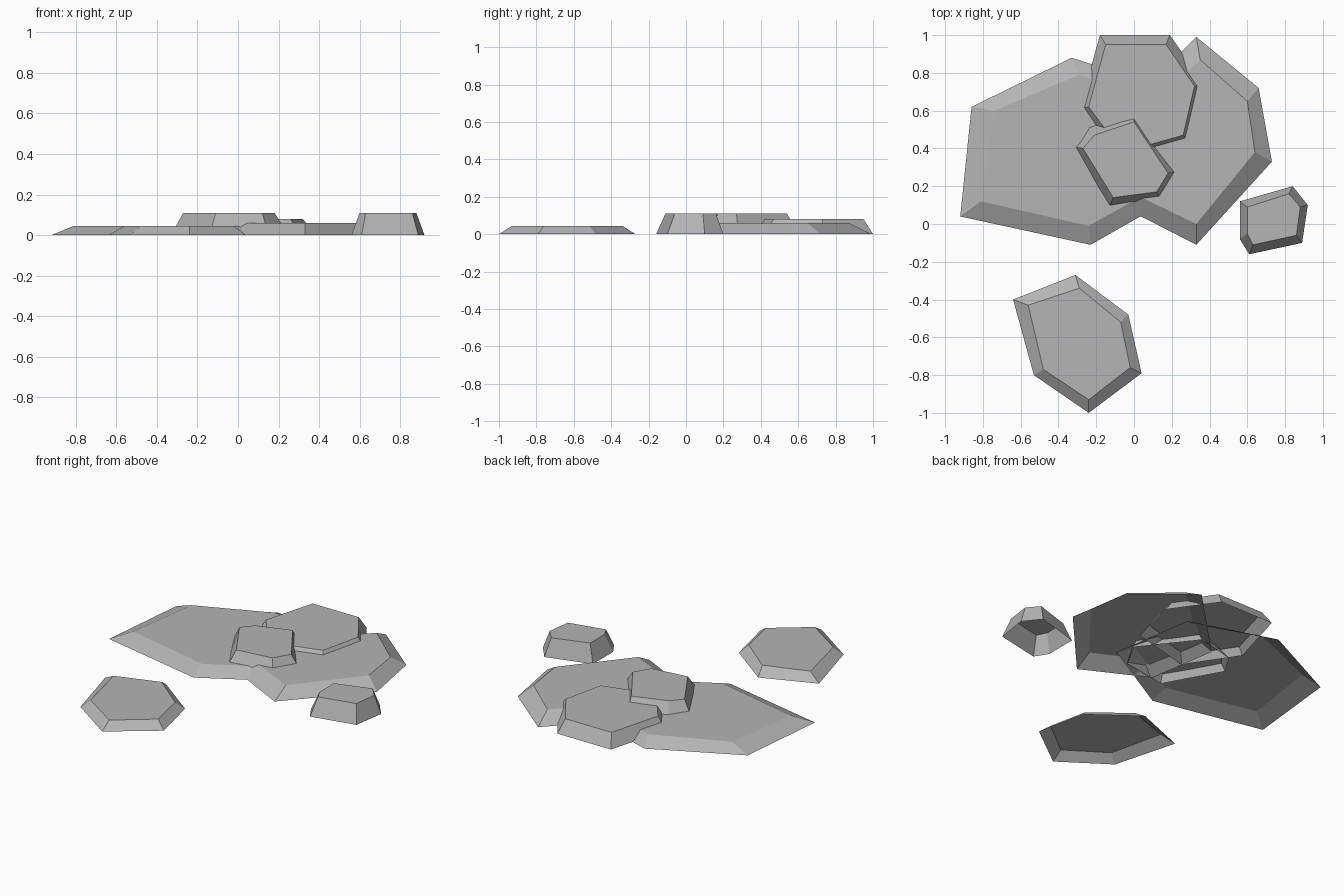
import bpy
import bmesh

default_cube = bpy.data.objects.get("Cube")
if default_cube:
    bpy.data.objects.remove(default_cube, do_unlink=True)

# Single stone colour
stone_grey = bpy.data.materials.new("stone_grey")
stone_grey.use_nodes = True
colour = (0.46, 0.46, 0.46, 1)
stone_grey.diffuse_color = colour
for node in stone_grey.node_tree.nodes:
    if node.type == 'BSDF_PRINCIPLED':
        node.inputs["Base Color"].default_value = colour


def make_stone(name, height, foot, crown):
    """Flat-topped stone: sloping sides from the foot outline up to the
    crown outline, closed by a flat top and open underneath."""
    bm = bmesh.new()
    lower = [bm.verts.new((x, y, 0)) for x, y in foot]
    upper = [bm.verts.new((x, y, height)) for x, y in crown]
    bm.faces.new(upper)
    for i in range(len(foot)):
        j = (i + 1) % len(foot)
        bm.faces.new((lower[i], lower[j], upper[j], upper[i]))

    # Outlines run clockwise, so turn the faces outward when needed
    bm.normal_update()
    bm.faces.ensure_lookup_table()
    if bm.faces[0].normal.z < 0:
        bmesh.ops.reverse_faces(bm, faces=bm.faces[:])

    mesh = bpy.data.meshes.new(name)
    bm.to_mesh(mesh)
    bm.free()
    mesh.materials.append(stone_grey)
    stone = bpy.data.objects.new(name, mesh)
    bpy.context.collection.objects.link(stone)
    return stone


# Two broad slabs that overlap in the middle
make_stone(
    "left_slab", .045,
    foot=[(-.92, .04), (-.86, .62), (-.33, .88), (.2, .71), (.28, .18), (-.23, -.11)],
    crown=[(-.81, .12), (-.74, .6), (-.29, .79), (.12, .64), (.19, .23), (-.24, -.01)])
make_stone(
    "right_slab", .06,
    foot=[(.33, -.11), (-.06, .09), (-.13, .53), (.33, .99), (.66, .72), (.73, .33)],
    crown=[(.33, 0), (.02, .15), (-.05, .5), (.35, .87), (.6, .65), (.64, .38)])

# Stones rising out of the slabs
make_stone(
    "back_stone", .08,
    foot=[(-.18, 1), (.19, 1), (.38, .73), (.3, .41), (-.09, .31), (-.29, .61)],
    crown=[(-.15, .95), (.17, .95), (.32, .73), (.26, .47), (-.06, .38), (-.24, .62)])
make_stone(
    "middle_stone", .11,
    foot=[(-.33, .41), (-.25, .54), (0, .6), (.25, .28), (.15, .12), (-.14, .07)],
    crown=[(-.27, .4), (-.21, .47), (0, .54), (.18, .27), (.12, .17), (-.11, .14)])

# Separate stones beside and in front of the group
make_stone(
    "side_stone", .11,
    foot=[(.56, .12), (.84, .2), (.92, .1), (.89, -.1), (.61, -.16), (.56, -.08)],
    crown=[(.6, .09), (.82, .16), (.88, .09), (.86, -.06), (.63, -.11), (.6, -.05)])
make_stone(
    "front_stone", .045,
    foot=[(-.64, -.4), (-.31, -.27), (-.03, -.48), (.04, -.79), (-.24, -1), (-.53, -.8)],
    crown=[(-.56, -.43), (-.29, -.34), (-.07, -.52), (-.02, -.76), (-.24, -.93), (-.48, -.77)])
